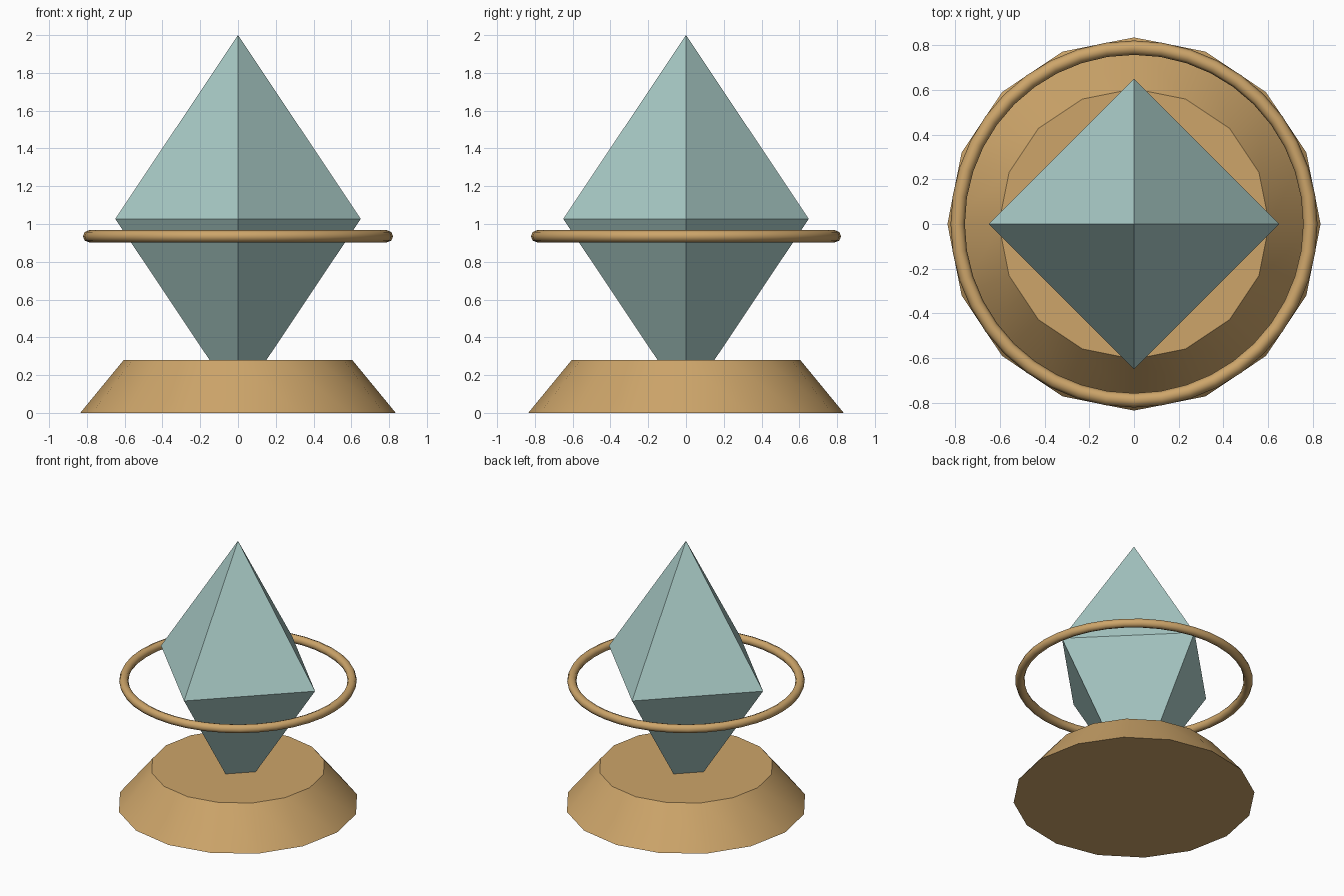
import bpy
import math

cube = bpy.data.objects.get("Cube")
if cube:
    bpy.data.objects.remove(cube, do_unlink=True)


def make_material(name, rgb):
    mat = bpy.data.materials.new(name)
    mat.use_nodes = True
    mat.diffuse_color = (*rgb, 1)
    bsdf = next(n for n in mat.node_tree.nodes if n.type == "BSDF_PRINCIPLED")
    bsdf.inputs["Base Color"].default_value = (*rgb, 1)
    return mat


def finish(name, mat, smooth):
    obj = bpy.context.object
    obj.name = obj.data.name = name
    obj.data.materials.clear()
    obj.data.materials.append(mat)
    if smooth:
        bpy.ops.object.shade_smooth_by_angle(angle=math.radians(smooth))
    return obj


gold = make_material("warm gold", (0.61, 0.376, 0.144))
teal = make_material("pale teal", (0.402, 0.604, 0.578))

# Sixteen-sided tapered pedestal
bpy.ops.mesh.primitive_cone_add(vertices=16, radius1=0.835, radius2=0.605,
                                depth=0.28, location=(0, 0, 0.14))
finish("pedestal", gold, 30)

# Floating ring
bpy.ops.mesh.primitive_torus_add(major_radius=0.789, minor_radius=0.032,
                                 major_segments=40, minor_segments=8,
                                 location=(0, 0, 0.935))
finish("ring", gold, 60)

# Eight-faced crystal, its lower tip sunk into the pedestal
waist, half_height, radius = 1.0275, 0.9725, 0.65
corners = [(radius, 0, 0), (0, radius, 0), (-radius, 0, 0), (0, -radius, 0)]
tips = [(0, 0, half_height), (0, 0, -half_height)]
faces = []
for i in range(4):
    j = (i + 1) % 4
    faces += [(i, j, 4), (j, i, 5)]
mesh = bpy.data.meshes.new("crystal")
mesh.from_pydata(corners + tips, [], faces)
crystal = bpy.data.objects.new("crystal", mesh)
crystal.location.z = waist
bpy.context.collection.objects.link(crystal)
mesh.materials.append(teal)
